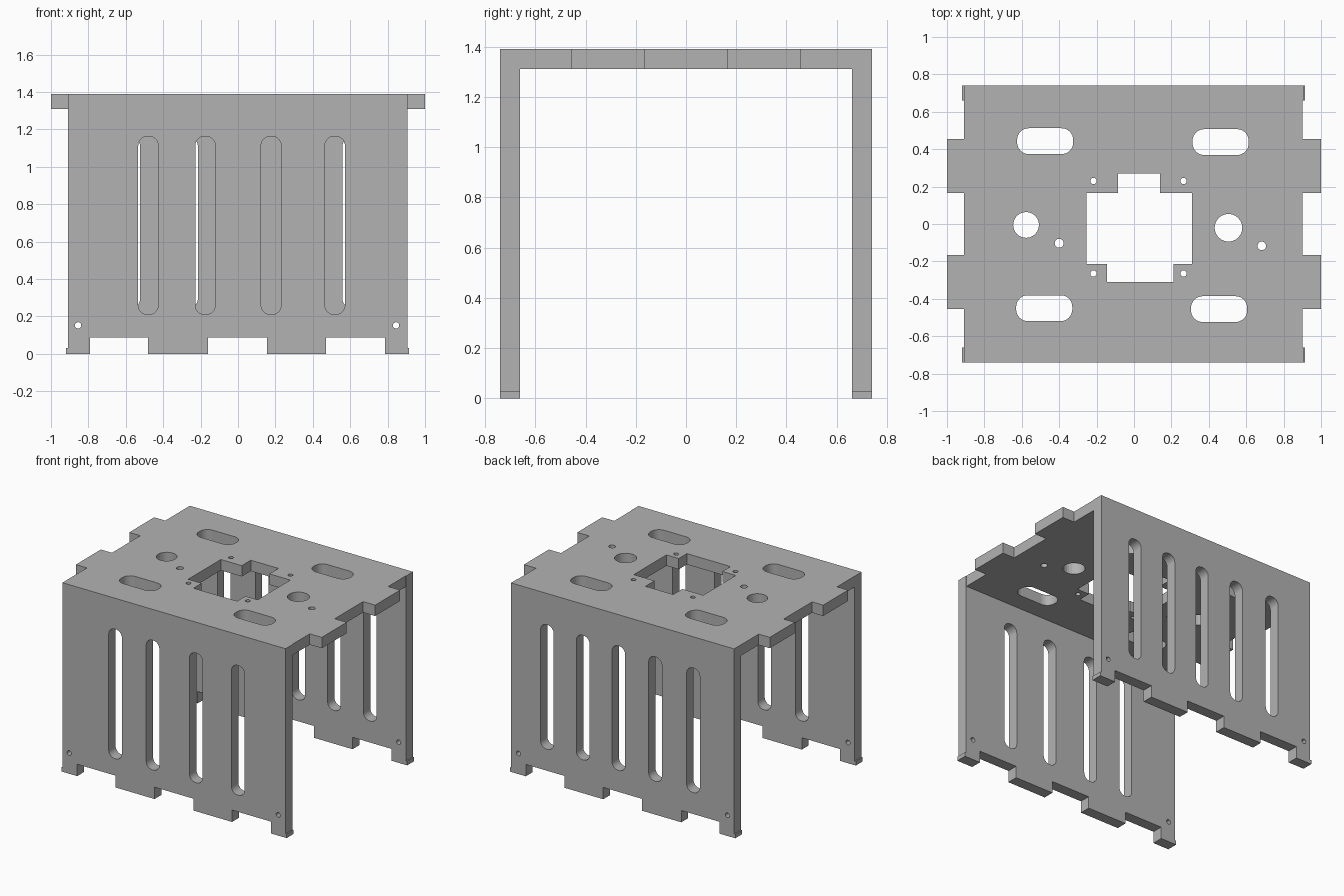
import bpy, bmesh
from math import sin, cos, pi, radians
from mathutils import Matrix

cube = bpy.data.objects.get("Cube")
if cube:
    bpy.data.objects.remove(cube, do_unlink=True)

GREY = (0.45, 0.45, 0.45, 1)
grey = bpy.data.materials.new("plate grey")
grey.use_nodes = True
grey.diffuse_color = GREY
grey.node_tree.nodes["Principled BSDF"].inputs["Base Color"].default_value = GREY

THICK = 0.08


def rounded_slot(cx, cy, w, h, r, steps=8):
    """Rounded rectangle outline; a circle when w = h = 2r."""
    pts = []
    for q, (sx, sy) in enumerate([(1, 1), (-1, 1), (-1, -1), (1, -1)]):
        for i in range(steps + 1):
            a = (q + i / steps) * pi / 2
            pts.append((cx + sx * (w / 2 - r) + r * cos(a),
                        cy + sy * (h / 2 - r) + r * sin(a)))
    # drop coincident neighbours
    return [p for i, p in enumerate(pts)
            if abs(p[0] - pts[i - 1][0]) + abs(p[1] - pts[i - 1][1]) > 1e-5]


def circle(cx, cy, r):
    return rounded_slot(cx, cy, 2 * r, 2 * r, r, 6)


def plate(name, outline, holes, matrix):
    """Cut sheet: an outline with holes, extruded to the sheet thickness."""
    curve = bpy.data.curves.new(name, "CURVE")
    curve.dimensions = "2D"
    curve.fill_mode = "BOTH"
    curve.extrude = THICK / 2
    for loop in [outline] + holes:
        spline = curve.splines.new("POLY")
        spline.points.add(len(loop) - 1)
        for point, (x, y) in zip(spline.points, loop):
            point.co = (x, y, 0, 1)
        spline.use_cyclic_u = True
    source = bpy.data.objects.new(name + " outline", curve)
    bpy.context.collection.objects.link(source)
    deps = bpy.context.evaluated_depsgraph_get()
    mesh = bpy.data.meshes.new_from_object(source.evaluated_get(deps))
    bpy.data.objects.remove(source, do_unlink=True)
    bm = bmesh.new()
    bm.from_mesh(mesh)
    bmesh.ops.remove_doubles(bm, verts=bm.verts, dist=1e-5)
    bmesh.ops.recalc_face_normals(bm, faces=bm.faces)
    bm.transform(matrix)
    for f in bm.faces:
        f.smooth = False
    bm.to_mesh(mesh)
    bm.free()
    mesh.name = name
    mesh.materials.clear()
    mesh.materials.append(grey)
    obj = bpy.data.objects.new(name, mesh)
    bpy.context.collection.objects.link(obj)
    return obj


# Side walls: feet along the bottom, a small lip at the outer feet
LEFT, RIGHT, TOP = -0.91, 0.905, 1.39
NOTCH, LIP, LIP_H = 0.087, 0.009, 0.03
wall = [(RIGHT, TOP), (LEFT, TOP), (LEFT, LIP_H), (LEFT - LIP, LIP_H), (LEFT - LIP, 0)]
for a, b in [(-0.79, -0.48), (-0.16, 0.155), (0.47, 0.785)]:
    wall += [(a, 0), (a, NOTCH), (b, NOTCH), (b, 0)]
wall += [(RIGHT + LIP, 0), (RIGHT + LIP, LIP_H), (RIGHT, LIP_H)]
screw_holes = [circle(x, 0.152, 0.017) for x in (-0.855, 0.845)]


def wall_plate(name, y, slot_xs, low, high):
    slots = [rounded_slot(x, (low + high) / 2, 0.107, high - low, 0.05)
             for x in slot_xs]
    place = Matrix.Translation((0, y, 0)) @ Matrix.Rotation(radians(90), 4, "X")
    plate(name, wall, slots + screw_holes, place)


wall_plate("front_wall", -0.70, (-0.48, -0.175, 0.177, 0.518), 0.21, 1.163)
wall_plate("back_wall", 0.70, (-0.577, -0.268, 0.03, 0.32, 0.612), 0.245, 1.16)

# Top plate: two tabs on each end
EDGE = 0.66
top = []
for side, base in ((1, RIGHT - 0.003), (-1, LEFT)):
    top.append((base, -side * EDGE))
    for a, b in ((-0.455, -0.165), (0.165, 0.455)):
        top += [(base, side * a), (side, side * a), (side, side * b), (base, side * b)]
    top.append((base, side * EDGE))

centre_cutout = [(-0.255, 0.165), (-0.085, 0.165), (-0.085, 0.27), (0.14, 0.27),
                 (0.14, 0.165), (0.31, 0.165), (0.31, -0.215), (0.21, -0.215),
                 (0.21, -0.31), (-0.145, -0.31), (-0.145, -0.215), (-0.255, -0.215)]
holes = [centre_cutout]
holes += [rounded_slot(x, y, 0.3, 0.138, 0.062)
          for x, y in ((-0.475, 0.443), (0.463, 0.438), (-0.48, -0.45), (0.455, -0.455))]
holes += [circle(x, y, 0.017) for x in (-0.217, 0.265) for y in (0.23, -0.265)]
holes += [circle(-0.577, -0.005, 0.069), circle(0.505, -0.02, 0.074),
          circle(-0.4, -0.103, 0.024), circle(0.683, -0.117, 0.023)]
plate("top_plate", top, holes, Matrix.Translation((0, 0, TOP - THICK / 2)))
